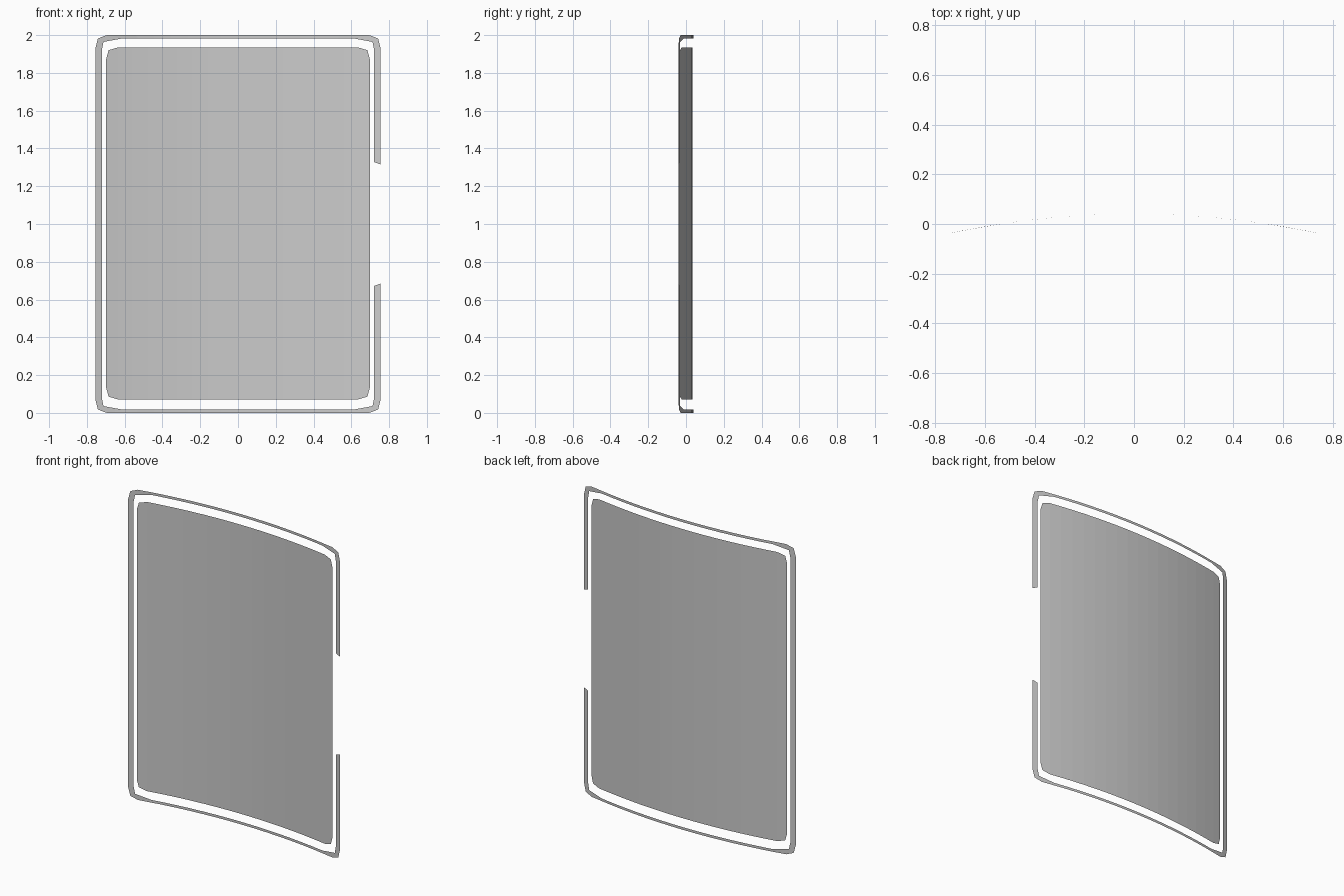
import bpy

if "Cube" in bpy.data.objects:
    bpy.data.objects.remove(bpy.data.objects["Cube"])

Z_MID = 1.0


def bow(x, offset=0.0):
    """Depth of the shallow bow across the width."""
    return 0.041 - 0.081 * (x / 0.755) ** 2 + offset


def make_mesh(name, verts, faces):
    mesh = bpy.data.meshes.new(name)
    mesh.from_pydata(verts, [], faces)
    mesh.update()
    obj = bpy.data.objects.new(name, mesh)
    bpy.context.collection.objects.link(obj)
    return obj


# Curved panel: vertical columns, shorter at the clipped corners
half = [(0.0, 0.932), (0.08, 0.932), (0.16, 0.932), (0.24, 0.932), (0.32, 0.932),
        (0.40, 0.932), (0.48, 0.932), (0.56, 0.932), (0.635, 0.932),
        (0.685, 0.917), (0.698, 0.87)]
columns = [(-x, h) for x, h in reversed(half[1:])] + half
verts, faces = [], []
for x, h in columns:
    verts += [(x, bow(x, -0.006), Z_MID + 0.003 - h), (x, bow(x, -0.006), Z_MID + 0.003 + h)]
for i in range(len(columns) - 1):
    a = 2 * i
    faces.append((a, a + 2, a + 3, a + 1))
make_mesh("curved_panel", verts, faces)

# Border strip: (outer, inner) pairs for one quarter, from side to top centre
quarter = [((0.755, 0.93), (0.721, 0.92)),
           ((0.742, 0.982), (0.712, 0.964)),
           ((0.695, 1.0), (0.61, 0.983))]
quarter += [((x, 1.0), (x * 0.98, 0.983)) for x in (0.54, 0.45, 0.36, 0.27, 0.18, 0.09, 0.0)]


def mirror(pairs, sx, sz):
    return [((sx * o[0], sz * o[1]), (sx * i[0], sz * i[1])) for o, i in pairs]


# Runs from the upper gap end, around the left side, to the lower gap end
gap_end = [((0.755, 0.315), (0.721, 0.328))]
path = gap_end + quarter
path += mirror(quarter[-2::-1], -1, 1)
path += mirror(quarter, -1, -1)
path += mirror(quarter[-2::-1], 1, -1)
path += mirror(gap_end, 1, -1)

verts, faces = [], []
for outer, inner in path:
    for x, z in (outer, inner):
        verts.append((x, bow(x), Z_MID + z))
for i in range(len(path) - 1):
    a = 2 * i
    faces.append((a, a + 2, a + 3, a + 1)[::-1])
make_mesh("border_strip", verts, faces)
